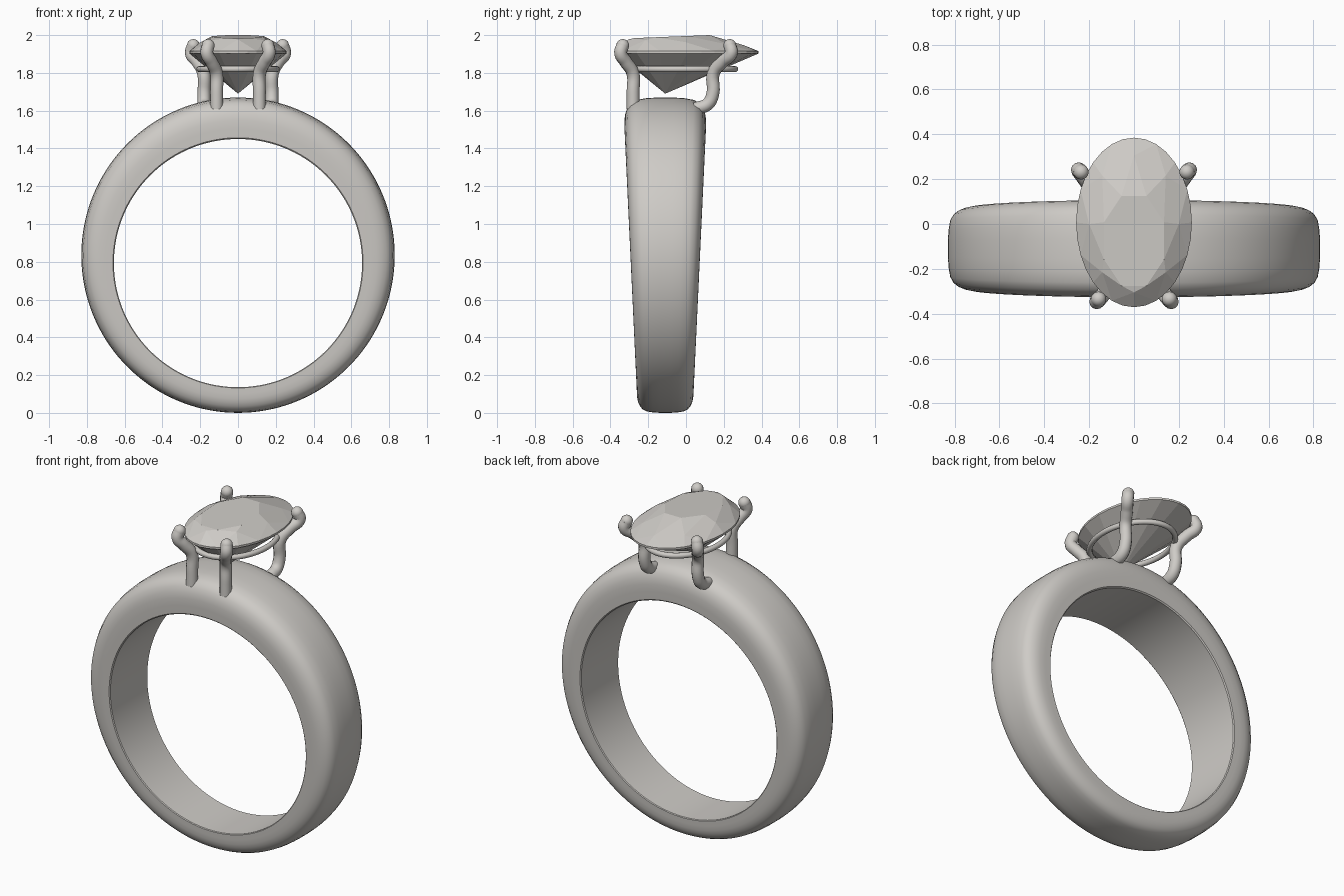
import bpy, bmesh, math
from mathutils import Vector

cube = bpy.data.objects.get("Cube")
if cube:
    bpy.data.objects.remove(cube, do_unlink=True)


def make_material(name, color):
    mat = bpy.data.materials.new(name)
    mat.use_nodes = True
    mat.diffuse_color = color
    mat.node_tree.nodes["Principled BSDF"].inputs["Base Color"].default_value = color
    return mat


silver = make_material("pale_silver", (0.62, 0.60, 0.57, 1))


def finish(bm, name, smooth=None):
    bmesh.ops.recalc_face_normals(bm, faces=bm.faces)
    mesh = bpy.data.meshes.new(name)
    bm.to_mesh(mesh)
    bm.free()
    obj = bpy.data.objects.new(name, mesh)
    bpy.context.collection.objects.link(obj)
    mesh.materials.append(silver)
    if smooth:
        bpy.ops.object.select_all(action='DESELECT')
        obj.select_set(True)
        bpy.context.view_layer.objects.active = obj
        bpy.ops.object.shade_smooth_by_angle(angle=math.radians(smooth))
    return obj


def loft(bm, rings):
    """Skin closed rings of equal length, joining the last back to the first."""
    n = len(rings[0])
    for a, b in zip(rings, rings[1:] + rings[:1]):
        for i in range(n):
            j = (i + 1) % n
            bm.faces.new((a[i], a[j], b[j], b[i]))


# Band: domed cross-section, wider and thicker toward the top
MID_Y = -0.11
half = [(0.97, 0), (1, 0.03), (1, 0.25), (0.995, 0.45), (0.965, 0.6), (0.91, 0.74),
        (0.82, 0.86), (0.68, 0.94), (0.45, 0.982), (0.2, 0.998)]
section = half + [(-u, t) for u, t in reversed(half)]
bm = bmesh.new()
rings = []
for s in range(144):
    a = math.tau * s / 144
    inner = Vector((0.657 * math.cos(a), 0, 0.793 + 0.657 * math.sin(a)))
    outer = Vector((0.83 * math.cos(a), 0, 0.835 + 0.835 * math.sin(a)))
    ring = []
    for u, t in section:
        p = inner.lerp(outer, t)
        p.y = MID_Y + u * (0.145 + 0.047 * p.z)
        ring.append(bm.verts.new(p))
    rings.append(ring)
loft(bm, rings)
finish(bm, "band", 40)

# Gemstone: oval brilliant cut with its point set toward the front
bm = bmesh.new()


def oval(count, rx, ry, cy, height, offset=0.0):
    verts = []
    for i in range(count):
        a = math.tau * (i + offset) / count
        y = cy + ry * math.sin(a)
        verts.append(bm.verts.new((rx * math.cos(a), y, height(y))))
    return verts


table = oval(8, 0.145, 0.217, -0.075, lambda y: 1.995 + 0.04 * y, 0.5)
star = oval(8, 0.2, 0.305, 0.0, lambda y: 1.962 - 0.05 * y)
upper = oval(32, 0.258, 0.378, 0.007, lambda y: 1.915)
lower = oval(32, 0.258, 0.378, 0.007, lambda y: 1.903)
culet = bm.verts.new((0, MID_Y, 1.69))
bm.faces.new(table)
for k in range(8):
    n = (k + 1) % 8
    g = [upper[(4 * k + i) % 32] for i in range(-2, 3)]
    bm.faces.new((table[k - 1], table[k], star[k]))
    bm.faces.new((table[k], star[k], g[4], star[n]))
    bm.faces.new((star[k], *g[:3]))
    bm.faces.new((star[k], *g[2:]))
for i in range(32):
    j = (i + 1) % 32
    bm.faces.new((upper[i], upper[j], lower[j], lower[i]))
for i in range(0, 32, 2):
    bm.faces.new((lower[i], lower[i + 1], lower[(i + 2) % 32], culet))
finish(bm, "gemstone")

# Gallery rail: thin oval wire under the stone
bm = bmesh.new()
rings = []
for s in range(64):
    a = math.tau * s / 64
    out = Vector((math.cos(a), math.sin(a), 0))
    centre = Vector((0.205 * out.x, -0.015 + 0.275 * out.y, 1.82))
    rings.append([bm.verts.new(centre + 0.016 * (out * math.cos(b) + Vector((0, 0, math.sin(b)))))
                  for b in (math.tau * i / 12 for i in range(12))])
loft(bm, rings)
finish(bm, "gallery_rail", 60)


# Prongs: bent round wires with rounded tips
def prong(name, path, side, radius=0.034):
    pts = [Vector((x * side, y, z)) for x, y, z in path]
    curve = bpy.data.curves.new(name, 'CURVE')
    curve.dimensions = '3D'
    curve.bevel_depth = radius
    curve.bevel_resolution = 4
    curve.resolution_u = 6
    curve.use_fill_caps = True
    spline = curve.splines.new('BEZIER')
    spline.bezier_points.add(len(pts) - 1)
    for bp, p in zip(spline.bezier_points, pts):
        bp.co = p
        bp.handle_left_type = bp.handle_right_type = 'AUTO'
    curve.materials.append(silver)
    bpy.context.collection.objects.link(bpy.data.objects.new(name, curve))
    bm = bmesh.new()
    bmesh.ops.create_uvsphere(bm, u_segments=16, v_segments=10, radius=radius)
    bmesh.ops.translate(bm, verts=bm.verts, vec=pts[-1])
    finish(bm, name + "_tip", 60)


front_path = [(0.113, -0.28, 1.61), (0.113, -0.28, 1.70), (0.115, -0.282, 1.80),
              (0.142, -0.32, 1.86), (0.165, -0.346, 1.905), (0.158, -0.335, 1.945)]
back_path = [(0.18, 0.05, 1.61), (0.18, 0.115, 1.635), (0.18, 0.142, 1.69),
             (0.183, 0.146, 1.80), (0.215, 0.195, 1.86), (0.247, 0.24, 1.905),
             (0.236, 0.232, 1.945)]
for label, side in (("left", 1), ("right", -1)):
    prong("front_prong_" + label, front_path, side)
    prong("back_prong_" + label, back_path, side)
